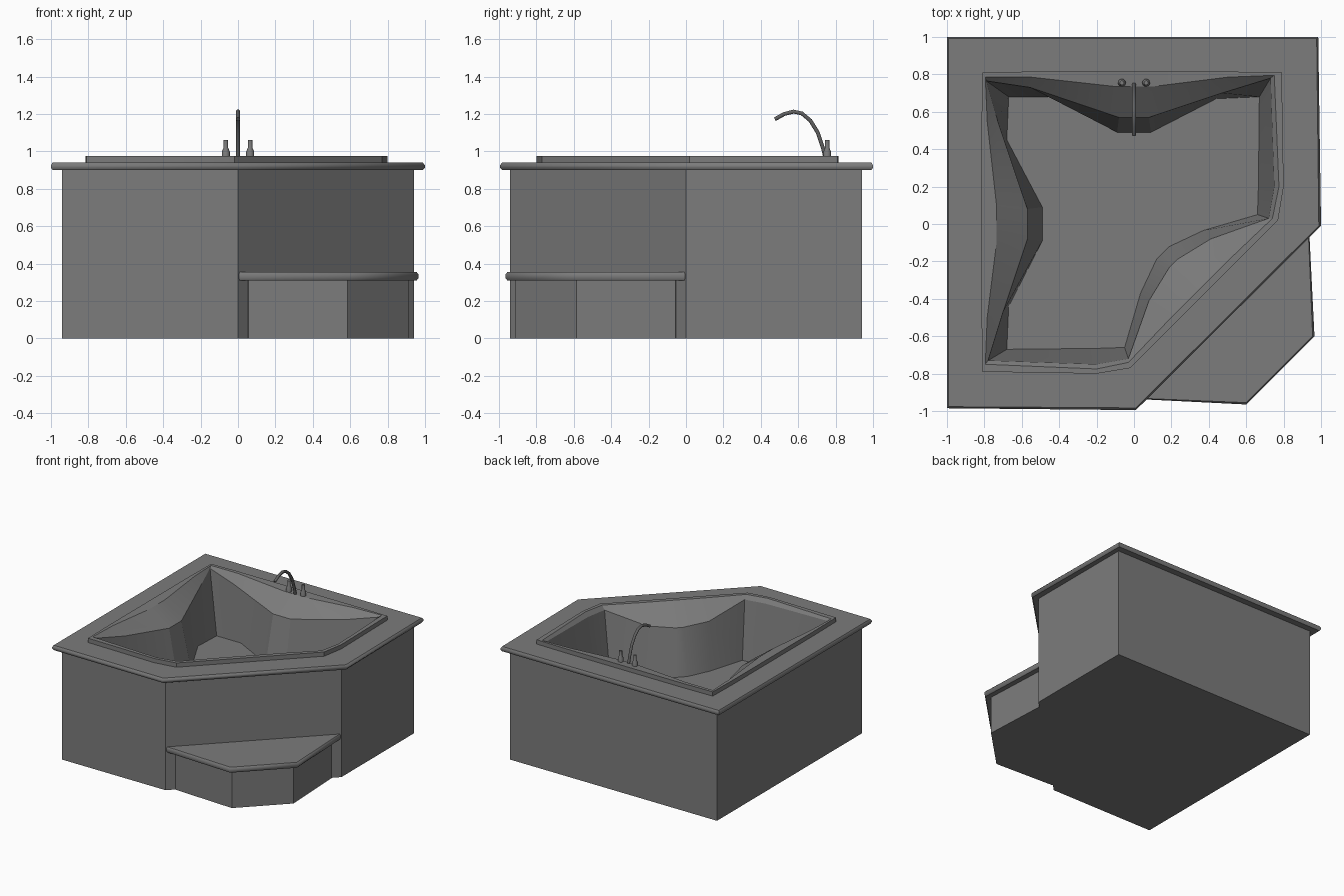
import bpy, bmesh
from math import radians
from mathutils import Vector

if "Cube" in bpy.data.objects:
    bpy.data.objects.remove(bpy.data.objects["Cube"])

# Dark greys for the tub and the tap
grey = bpy.data.materials.new("dark_grey")
grey.diffuse_color = (.2, .2, .2, 1)
grey.use_nodes = True
grey.node_tree.nodes["Principled BSDF"].inputs["Base Color"].default_value = grey.diffuse_color
metal = bpy.data.materials.new("dark_metal")
metal.diffuse_color = (.12, .12, .12, 1)
metal.use_nodes = True
metal.node_tree.nodes["Principled BSDF"].inputs["Base Color"].default_value = metal.diffuse_color


def place(ob, mat, smooth=None):
    bpy.context.collection.objects.link(ob)
    ob.data.materials.append(mat)
    if smooth:
        bpy.ops.object.select_all(action='DESELECT')
        ob.select_set(True)
        bpy.context.view_layer.objects.active = ob
        bpy.ops.object.shade_smooth_by_angle(angle=radians(smooth))
    return ob


def finish(bm, name, smooth=None, recalc=True):
    if recalc:
        bmesh.ops.recalc_face_normals(bm, faces=bm.faces)
    me = bpy.data.meshes.new(name)
    bm.to_mesh(me)
    bm.free()
    return place(bpy.data.objects.new(name, me), grey, smooth)


def ring(bm, pts):
    return [bm.verts.new(p) for p in pts]


def bridge(bm, a, b):
    n = len(a)
    for i in range(n):
        j = (i + 1) % n
        bm.faces.new((a[i], a[j], b[j], b[i]))


def fill(bm, *loops):
    # fill between loops (handles holes and concave outlines), facing up
    edges = []
    for l in loops:
        for i in range(len(l)):
            a, b = l[i], l[(i + 1) % len(l)]
            edges.append(bm.edges.get((a, b)) or bm.edges.new((a, b)))
    bmesh.ops.triangle_fill(bm, use_beauty=True, edges=edges, normal=(0, 0, 1))


def level(outline, z, d=0.0):
    # outline at height z, every corner pulled towards the centre by d
    c = sum((Vector(p) for p in outline), Vector((0, 0))) / len(outline)
    out = []
    for p in outline:
        v = Vector(p)
        v += (c - v).normalized() * d
        out.append((v.x, v.y, z))
    return out


def prism(name, outline, levels, smooth=None):
    bm = bmesh.new()
    rings = [ring(bm, level(outline, z, d)) for z, d in levels]
    for a, b in zip(rings, rings[1:]):
        bridge(bm, a, b)
    bm.faces.new(rings[0])
    bm.faces.new(rings[-1])
    return finish(bm, name, smooth)


def mirrored(half):
    # reflect across the tub's diagonal (x, y) -> (-y, -x)
    return half + [(-y, -x, z) for x, y, z in reversed(half[1:])]


# Surround: five-sided box, open on top where the rim covers it
body = [(-.94, .94), (-.94, -.94), (0, -.94), (.94, 0), (.94, .94)]
bm = bmesh.new()
lo, hi = ring(bm, level(body, 0)), ring(bm, level(body, .9))
bridge(bm, lo, hi)
bm.faces.new(lo)
finish(bm, "surround")

# Basin cross-sections: half outlines from the back left corner to the diagonal front
lip_xy = [(-.81, .81), (-.55, .815), (-.1, .815), (.1, .815), (.5, .815),
          (.79, .81), (.80, .2), (.77, .02), (.57, -.18), (.40, -.35)]
inner = [(-.795, .785, .975), (-.55, .785, .975), (-.1, .735, .97), (.1, .735, .97),
         (.5, .785, .975), (.75, .795, .975), (.775, .2, .975), (.74, .03, .975),
         (.53, -.17, .975), (.37, -.33, .975)]
hump = [(-.79, .765, .96), (-.555, .73, .91), (-.08, .57, .85), (.08, .57, .85),
        (.47, .7, .9), (.73, .78, .96), (.75, .2, .94), (.72, .03, .94),
        (.41, -.08, .85), (.23, -.19, .84)]
floor = [(x, y, .47) for x, y in
         [(-.67, .68), (-.45, .68), (-.09, .49), (.09, .49), (.44, .67),
          (.67, .68), (.665, .2), (.66, .05), (.37, -.035), (.19, -.12)]]

# Rim slab: rounded edge
rim = [(-1, 1), (-1, -.985), (.01, -.995), (1, -.01), (.985, 1)]
bm = bmesh.new()
edge = [ring(bm, level(body, .9, .01))]
edge += [ring(bm, level(rim, z, d)) for z, d in [(.9, .012), (.914, 0), (.926, 0), (.94, .012)]]
for a, b in zip(edge, edge[1:]):
    bridge(bm, a, b)
finish(bm, "rim_edge", 43, recalc=False)

# Deck, raised lip and basin as one shell
bm = bmesh.new()
deck = ring(bm, level(rim, .94, .012))
lip = [mirrored([(x, y, z) for x, y in lip_xy]) for z in (.94, .975)]
basin = [ring(bm, p) for p in lip + [mirrored(h) for h in (inner, hump, floor)]]
for a, b in zip(basin, basin[1:]):
    bridge(bm, a, b)
fill(bm, deck, basin[0])
fill(bm, basin[-1])
bmesh.ops.recalc_face_normals(bm, faces=bm.faces)
top = max(bm.faces, key=lambda f: f.calc_center_median().xy.length)
if top.normal.z < 0:
    bmesh.ops.reverse_faces(bm, faces=bm.faces)
finish(bm, "deck_and_basin", 22, recalc=False)

# Step in front of the cut corner: base and overhanging tread
prism("step_base", [(.05, -.87), (.055, -.89), (.585, -.915), (.915, -.585), (.89, -.055), (.87, -.05)],
      [(0, 0), (.32, 0)])
prism("step_tread", [(0, -.935), (.6, -.965), (.965, -.6), (.935, 0)],
      [(.31, .01), (.322, 0), (.343, 0), (.355, .01)], 46)

# Spout: bent tube
cu = bpy.data.curves.new("spout", 'CURVE')
cu.dimensions = '3D'
cu.bevel_depth = .012
cu.bevel_resolution = 1
cu.use_fill_caps = True
path = [(.748, .95), (.735, 1.01), (.705, 1.1), (.665, 1.165), (.62, 1.203),
        (.575, 1.213), (.525, 1.2), (.475, 1.172)]
sp = cu.splines.new('POLY')
sp.points.add(len(path) - 1)
for pt, (y, z) in zip(sp.points, path):
    pt.co = (0, y, z, 1)
place(bpy.data.objects.new("spout", cu), metal)

# Tap handles: turned profile
for side, x in (("left", -.065), ("right", .065)):
    bm = bmesh.new()
    vs = [bm.verts.new((x + r, .755, z)) for r, z in
          [(0, .955), (.021, .955), (.021, 1.0), (.012, 1.02), (.012, 1.06), (0, 1.06)]]
    es = [bm.edges.new(p) for p in zip(vs, vs[1:])]
    bmesh.ops.spin(bm, geom=vs + es, cent=(x, .755, 0), axis=(0, 0, 1),
                   angle=radians(360), steps=10)
    bmesh.ops.remove_doubles(bm, verts=bm.verts, dist=.0005)
    finish(bm, side + "_tap_handle", 40)
